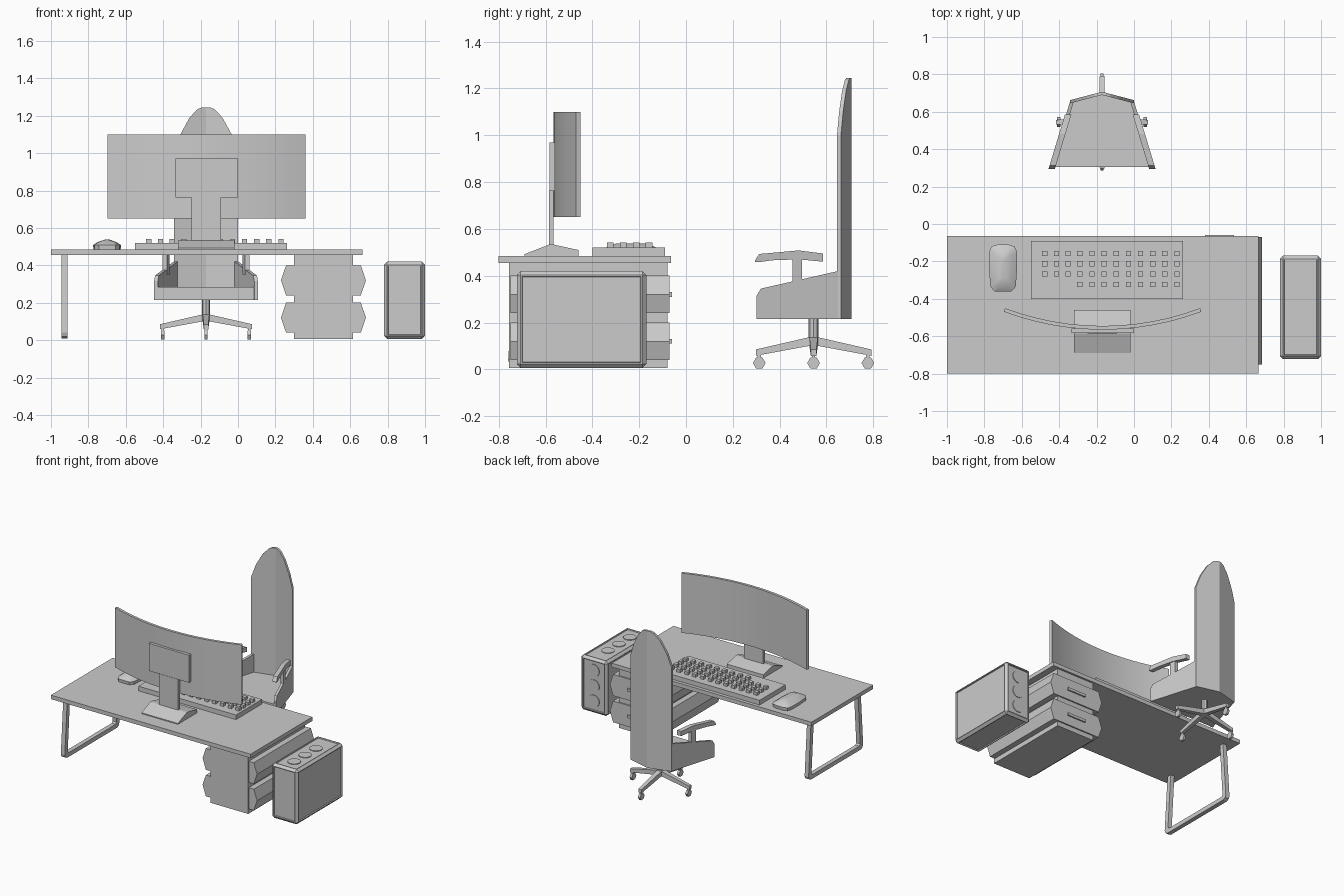
import bpy, bmesh, math
from mathutils import Matrix, Vector

if "Cube" in bpy.data.objects:
    bpy.data.objects.remove(bpy.data.objects["Cube"])


def finish(name, bm):
    bmesh.ops.recalc_face_normals(bm, faces=bm.faces)
    me = bpy.data.meshes.new(name)
    bm.to_mesh(me)
    bm.free()
    ob = bpy.data.objects.new(name, me)
    bpy.context.collection.objects.link(ob)
    return ob


def loft(name, rings):
    bm = bmesh.new()
    vs = [[bm.verts.new(p) for p in r] for r in rings]
    n = len(vs[0])
    for a, b in zip(vs, vs[1:]):
        for i in range(n):
            j = (i + 1) % n
            bm.faces.new((a[i], a[j], b[j], b[i]))
    bm.faces.new(vs[0])
    bm.faces.new(vs[-1])
    return finish(name, bm)


def prism(name, pts, axis, lo, hi):
    def put(p, c):
        q = list(p)
        q.insert("xyz".index(axis), c)
        return q
    return loft(name, [[put(p, c) for p in pts] for c in (lo, hi)])


def box(name, x0, x1, y0, y1, z0, z1):
    return prism(name, [(x0, y0), (x1, y0), (x1, y1), (x0, y1)], "z", z0, z1)


def cylinder(name, center, radius, depth, axis, sides):
    bm = bmesh.new()
    rot = Vector((0, 0, 1)).rotation_difference(Vector(axis)).to_matrix().to_4x4()
    bmesh.ops.create_cone(bm, cap_ends=True, segments=sides, radius1=radius, radius2=radius,
                          depth=depth, matrix=Matrix.Translation(center) @ rot)
    return finish(name, bm)


def smooth(ob, angle=30):
    bpy.ops.object.select_all(action='DESELECT')
    ob.select_set(True)
    bpy.context.view_layer.objects.active = ob
    bpy.ops.object.shade_smooth_by_angle(angle=math.radians(angle))


# Desk top and the looped leg
box("desk_top", -1, 0.665, -0.8, -0.065, 0.455, 0.485)
half = [(0.295, 0.456), (0.325, 0.04), (0.318, 0.02), (0.298, 0.01)]
inner = [(0.262, 0.456), (0.29, 0.055), (0.28, 0.042)]
yc = -0.435
outline = ([(yc - a, z) for a, z in half] + [(yc + a, z) for a, z in reversed(half)]
           + [(yc + a, z) for a, z in inner] + [(yc - a, z) for a, z in reversed(inner)])
prism("desk_leg", outline, "x", -0.945, -0.912)

# Drawer cabinet with two flared drawers
box("cabinet", 0.30, 0.615, -0.757, -0.08, 0.005, 0.456)
for i, z in enumerate((0.12, 0.32)):
    flare = [(0.20, -0.08), (0.227, 0), (0.20, 0.08)]
    pts = [(0.457 + a, z + h) for a, h in flare] + [(0.457 - a, z + h) for a, h in reversed(flare)]
    prism(f"drawer_{i}", pts, "y", -0.75, -0.07)
    box(f"drawer_handle_{i}", 0.38, 0.535, -0.072, -0.06, z - 0.01, z + 0.01)

# Computer tower: chamfered case, recessed panels, fans
bm = bmesh.new()
bmesh.ops.create_cube(bm, size=1, matrix=Matrix.Translation((0.89, -0.446, 0.213))
                      @ Matrix.Diagonal((0.22, 0.554, 0.414, 1)))
bmesh.ops.bevel(bm, geom=bm.edges[:], offset=0.017, segments=1, affect='EDGES')
panels = sorted(bm.faces, key=lambda f: f.calc_area())[-6:]
bmesh.ops.inset_individual(bm, faces=panels, thickness=0.008, depth=0)
bmesh.ops.inset_individual(bm, faces=panels, thickness=0.003, depth=-0.008)
finish("tower_case", bm)
for i in (-1, 0, 1):
    cylinder(f"tower_top_fan_{i + 1}", (0.89, -0.472 + i * 0.13, 0.412), 0.045, 0.01, (0, 0, 1), 24)
    cylinder(f"tower_front_fan_{i + 1}", (0.89, -0.177, 0.213 + i * 0.115), 0.045, 0.01, (0, 1, 0), 24)

# Curved screen
cx, radius, span = -0.168, 1.5, 0.36
outer, inner = [], []
for i in range(13):
    a = span * (i / 6 - 1)
    outer.append((cx + radius * math.sin(a), -0.565 + radius * (1 - math.cos(a))))
    inner.append((cx + (radius - 0.02) * math.sin(a), -0.565 + radius - (radius - 0.02) * math.cos(a)))
smooth(prism("screen", outer + inner[::-1], "z", 0.65, 1.10))

# Screen stand
box("stand_plate", -0.335, 0.0, -0.583, -0.56, 0.763, 0.97)
box("stand_neck", -0.248, -0.09, -0.585, -0.565, 0.52, 0.765)
prism("stand_base", [(-0.69, 0.485), (-0.69, 0.492), (-0.585, 0.533), (-0.565, 0.533),
                     (-0.46, 0.51), (-0.46, 0.485)], "x", -0.322, -0.018)

# Keyboard
box("keyboard_base", -0.55, 0.263, -0.40, -0.09, 0.485, 0.52)
columns = [(-0.477 + 0.062 * c, 3) for c in range(3)] + [(-0.29 + 0.065 * c, 4) for c in range(9)]
for c, (x, rows) in enumerate(columns):
    for r in range(rows):
        y = -0.158 - r * 0.055
        box(f"key_{c}_{r}", x - 0.014, x + 0.014, y - 0.014, y + 0.014, 0.515, 0.542)

# Mouse
side = [(0.045, -0.125), (0.068, -0.10), (0.075, 0.0), (0.073, 0.09), (0.062, 0.115), (0.03, 0.125)]
shape = side + [(-x, y) for x, y in reversed(side)]
smooth(loft("mouse", [[(-0.70 + x * s, -0.235 + y * (0.4 + 0.6 * s), z) for x, y in shape]
                      for s, z in ((0.97, 0.485), (1, 0.508), (0.65, 0.525), (0.15, 0.538))]), 25)

# Chair seat and backrest
px = -0.171


def seat_half(y):
    return 0.275 - 0.103 * (y - 0.305) / 0.34


plan = [(px - 0.275, 0.305), (px + 0.275, 0.305), (px + 0.172, 0.65), (px, 0.695), (px - 0.172, 0.65)]
prism("seat", plan, "z", 0.215, 0.285)
rings = []
for z, w in ((0.215, 0.172), (1.0, 0.172), (1.1, 0.137), (1.19, 0.088), (1.235, 0.045), (1.245, 0.02)):
    xs = [w * k for k in (-1, -0.5, 0, 0.5, 1)]
    front = [(px + x, 0.69 - 0.045 * abs(x) / 0.172, z) for x in xs]
    rings.append(front + [(x, y + 0.017, z) for x, y, _ in reversed(front)])
loft("backrest", rings)

# Seat sides and armrests, mirrored left and right
for s, label in ((-1, "left"), (1, "right")):
    def strip(name, stations, out, wid):
        loft(f"{label}_{name}", [[(px + s * (seat_half(y) + out - d), y, z) for d, z in
                                  ((0, lo), (wid, lo), (wid, hi), (0, hi))] for y, lo, hi in stations])
    strip("seat_side", [(0.302, 0.215, 0.315), (0.32, 0.215, 0.345), (0.65, 0.215, 0.42)], 0.002, 0.02)
    strip("arm_post", [(0.455, 0.35, 0.48), (0.495, 0.35, 0.48)], 0.002, 0.024)
    strip("arm_pad", [(0.295, 0.458, 0.465), (0.312, 0.458, 0.493), (0.37, 0.466, 0.498),
                      (0.48, 0.47, 0.508), (0.585, 0.46, 0.495)], 0.008, 0.034)

# Chair column, four-arm base and casters
py = 0.545
cylinder("column", (px, py, 0.16), 0.021, 0.12, (0, 0, 1), 8)
for i in range(4):
    d = Vector((math.cos(i * math.pi / 2), math.sin(i * math.pi / 2), 0))
    n = Vector((-d.y, d.x, 0))
    sections = [(0.0, 0.018, 0.10, 0.137), (0.02, 0.018, 0.10, 0.137), (0.247, 0.012, 0.058, 0.085)]
    loft(f"base_arm_{i}", [[Vector((px, py, z)) + d * r + n * t for t, z in
                            ((-w, lo), (w, lo), (w, hi), (-w, hi))] for r, w, lo, hi in sections])
    c = Vector((px, py, 0.027)) + d * 0.232
    cylinder(f"caster_{i}", c, 0.027, 0.018, (1, 0, 0), 6)
    box(f"caster_stem_{i}", c.x - 0.007, c.x + 0.007, c.y - 0.007, c.y + 0.007, 0.03, 0.075)
